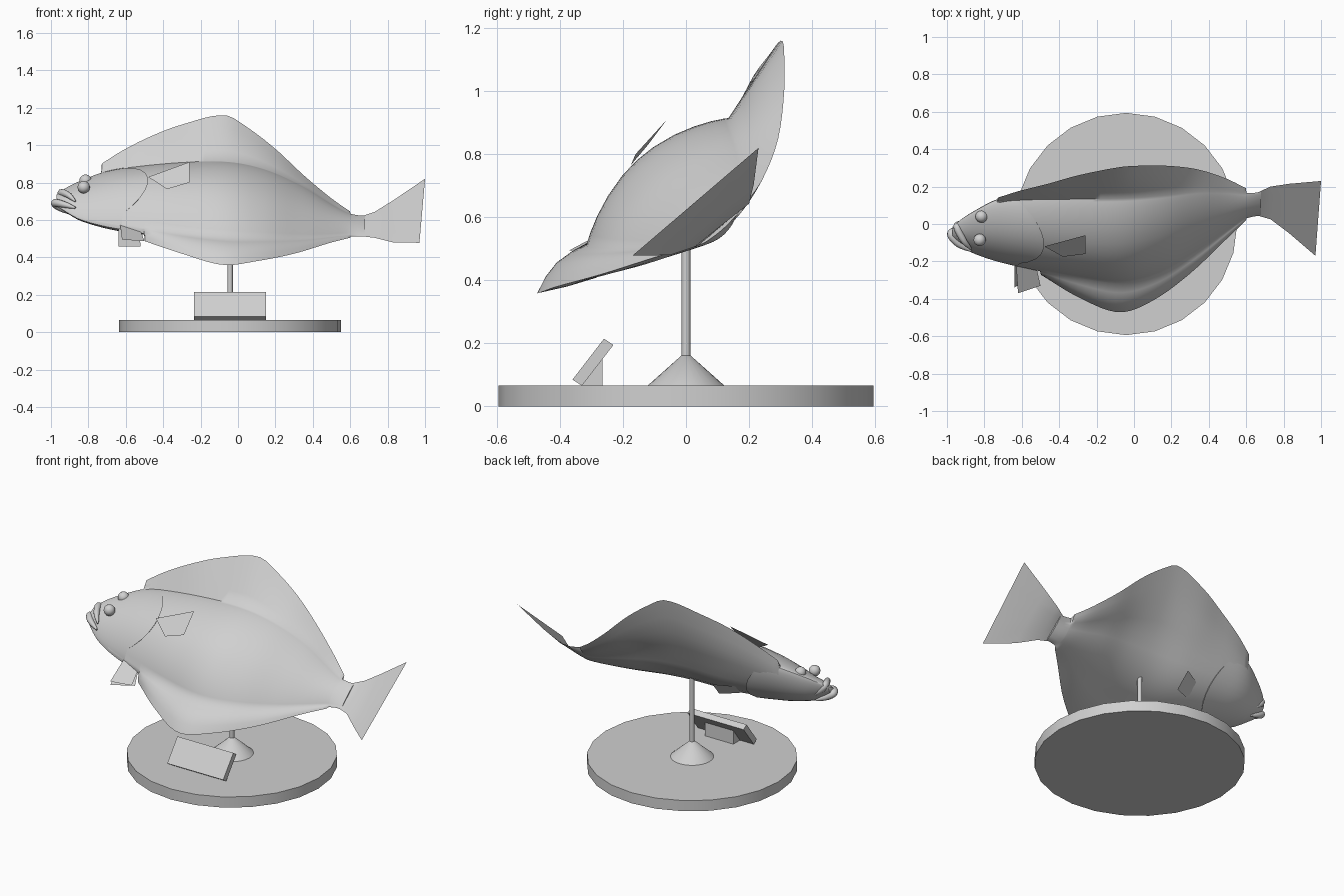
import bpy, bmesh, math
from mathutils import Vector

if "Cube" in bpy.data.objects:
    bpy.data.objects.remove(bpy.data.objects["Cube"])

grey = bpy.data.materials.new("plain_grey")
grey.diffuse_color = (0.63, 0.63, 0.63, 1)
grey.use_nodes = True
grey.node_tree.nodes["Principled BSDF"].inputs["Base Color"].default_value = grey.diffuse_color


def finish(name, bm, smooth=True):
    bmesh.ops.recalc_face_normals(bm, faces=bm.faces)
    me = bpy.data.meshes.new(name)
    bm.to_mesh(me)
    bm.free()
    ob = bpy.data.objects.new(name, me)
    bpy.context.collection.objects.link(ob)
    me.materials.append(grey)
    if smooth:
        bpy.ops.object.select_all(action='DESELECT')
        ob.select_set(True)
        bpy.context.view_layer.objects.active = ob
        bpy.ops.object.shade_smooth_by_angle(angle=math.radians(50))
    return ob


def interp(table, x):
    """Smooth interpolation of table rows keyed by their first value."""
    x = min(max(x, table[0][0]), table[-1][0])
    i = max(k for k in range(len(table) - 1) if table[k][0] <= x)
    p, q = table[i], table[i + 1]
    a, b = table[max(i - 1, 0)], table[min(i + 2, len(table) - 1)]
    h = q[0] - p[0]
    u = (x - p[0]) / h
    out = []
    for k in range(1, len(p)):
        m0 = (q[k] - a[k]) / (q[0] - a[0]) * h
        m1 = (b[k] - p[k]) / (b[0] - p[0]) * h
        out.append((2*u**3 - 3*u*u + 1) * p[k] + (u**3 - 2*u*u + u) * m0
                   + (3*u*u - 2*u**3) * q[k] + (u**3 - u*u) * m1)
    return out


def grid(name, rows, closed=False, caps=False):
    bm = bmesh.new()
    vs = [[bm.verts.new(p) for p in r] for r in rows]
    n = len(rows[0])
    for a, b in zip(vs, vs[1:]):
        for j in range(n if closed else n - 1):
            k = (j + 1) % n
            bm.faces.new((a[j], a[k], b[k], b[j]))
    if caps:
        bm.faces.new(vs[0])
        bm.faces.new(vs[-1])
    return finish(name, bm)


# Body stations: x, lower edge y z, upper edge y z, eyed-side and blind-side bulge
BODY = [(-.97, -.085, .675, -.015, .735, .015, .02), (-.93, -.12, .65, .02, .765, .03, .045),
        (-.85, -.16, .605, .07, .805, .05, .08), (-.73, -.2, .57, .13, .85, .08, .11),
        (-.6, -.23, .545, .15, .875, .1, .13), (-.3, -.29, .49, .16, .905, .118, .16),
        (-.05, -.32, .465, .165, .91, .115, .16), (.15, -.27, .465, .175, .87, .09, .14),
        (.35, -.15, .475, .19, .78, .06, .1), (.5, -.04, .495, .18, .685, .04, .06),
        (.6, .03, .51, .165, .633, .025, .035), (.68, .045, .513, .17, .622, .008, .01)]
# Fin outlines: x, outer edge y z
UPPER = [(-.73, .14, .9), (-.62, .175, .97), (-.46, .215, 1.05), (-.3, .26, 1.11), (-.07, .305, 1.16),
         (.05, .312, 1.095), (.2, .31, .98), (.35, .29, .84), (.5, .24, .715), (.6, .19, .645)]
LOWER = [(-.5, -.27, .487), (-.3, -.39, .42), (-.08, -.472, .36), (.1, -.41, .38),
         (.3, -.265, .42), (.5, -.075, .48), (.6, .02, .505)]


def frame(x):
    yl, zl, yu, zu, a, b = interp(BODY, x)
    lo, d = Vector((x, yl, zl)), Vector((0, yu - yl, zu - zl))
    return lo, d, Vector((0, -d.z, d.y)).normalized(), a, b


def skin(x, t, side, extra=0):
    """Point on the body: t runs lower to upper edge, side +1 eyed, -1 blind."""
    lo, d, n, a, b = frame(x)
    s = math.sin(math.pi * t) ** 0.75 if 0 < t < 1 else 0
    return lo + d * t + n * side * (a if side > 0 else b) * s * (1 + extra)


def tip(table, x, t):
    if table[0][0] <= x <= table[-1][0]:
        return Vector((x, *interp(table, x)))
    return skin(x, t, 1)


def section(x):
    """Whole cross-section, the flesh tapering out into both long fins."""
    lo, up, n = tip(LOWER, x, 0), tip(UPPER, x, 1), frame(x)[2]
    pts = [lo]
    a = skin(x, .05, 1)
    pts += [lo.lerp(a, f) + n * .12 * (a - lo).length * math.sin(math.pi * f) for f in (.25, .5, .75)]
    pts += [skin(x, t, 1) for t in (.05, .1, .18, .28, .4, .5, .6, .72, .82, .9, .95)]
    a = skin(x, .97, 1)
    pts += [a.lerp(up, f) for f in (0, .25, .5, .75, 1)]
    a = skin(x, .8, -1)
    pts += [up.lerp(a, f) - n * .06 * (up - a).length * math.sin(math.pi * f) for f in (.25, .5, .75)]
    pts += [skin(x, t, -1) for t in (.8, .7, .6, .5, .4, .3, .2)]
    a = skin(x, .2, -1)
    pts += [a.lerp(lo, f) - n * .05 * (lo - a).length * math.sin(math.pi * f) for f in (.25, .5, .75)]
    return pts


# Body with long fins; paired stations make the abrupt fin starts and ends
stations = [-.76, -.732, -.728, -.502, -.498, .598, .602, .64, .68]
stations += [-.69 + .04 * i for i in range(5)] + [-.46 + .04 * i for i in range(27)]
grid("body_with_long_fins", [section(x) for x in sorted(stations)], True, True)


# Head with a raised, curved gill cover edge
def head_ring(s, extra, n=16):
    pts = []
    for j in range(2 * n):
        t, side = (j / n, 1) if j < n else (2 - j / n, -1)
        t = 0.5 - 0.5 * math.cos(math.pi * t)
        x = -.97 + s * (.49 - min(.14, .8 * (t - .55) ** 2))
        pts.append(skin(x, t, side, extra))
    return pts


head = [head_ring(i / 16, .1 * i / 16) for i in range(17)]
grid("head", head + [head_ring(.98, -.05)], True, True)

# Tail fin
tail_top = [(.62, .155, .62), (.66, .168, .62), (.73, .2, .643), (.83, .215, .705), (1, .23, .82)]
tail_low = [(.62, .055, .52), (.66, .045, .513), (.73, .025, .505), (.83, -.05, .48), (.97, -.17, .478)]
grid("tail_fin", [[Vector(a).lerp(Vector(b), k / 4) for k in range(5)]
                  for a, b in zip(tail_top, tail_low)])

# Small paired fins
for name, p in {
    "eyed_pectoral_fin": [(-.48, -.12, .83), (-.26, -.06, .91), (-.26, -.16, .8), (-.38, -.175, .765)],
    "blind_pectoral_fin": [(-.48, .03, .62), (-.28, .14, .63), (-.27, .06, .54), (-.37, .01, .55)],
    "eyed_pelvic_fin": [(-.63, -.22, .575), (-.52, -.24, .54), (-.5, -.33, .487), (-.62, -.37, .495)],
    "blind_pelvic_fin": [(-.64, -.2, .575), (-.53, -.22, .54), (-.52, -.27, .457), (-.64, -.34, .457)],
}.items():
    grid(name, [[p[0], p[1]], [p[3], p[2]]])

# Eyes
for name, loc in (("upper_eye", (-.815, .04, .81)), ("lower_eye", (-.825, -.085, .775))):
    bm = bmesh.new()
    bmesh.ops.create_uvsphere(bm, u_segments=16, v_segments=10, radius=.033)
    bmesh.ops.translate(bm, verts=bm.verts, vec=loc)
    finish(name, bm)


# Lips as tapered tubes
def tube(name, pts, r):
    table = [(i, *p) for i, p in enumerate(pts)]
    path = [Vector(interp(table, i / 5)) for i in range(5 * (len(pts) - 1) + 1)]
    rows, last = [], len(path) - 1
    for i, c in enumerate(path):
        d = (path[min(i + 1, last)] - path[max(i - 1, 0)]).normalized()
        u = d.orthogonal() if not rows else (u - d * u.dot(d))
        u.normalize()
        v = d.cross(u)
        w = r * max(.25, math.sin(math.pi * i / last) ** .5 if 0 < i < last else 0)
        rows.append([c + (u * math.cos(a) + v * math.sin(a)) * w
                     for a in [math.tau * k / 10 for k in range(10)]])
    grid(name, rows, True, True)


tube("upper_lip", [(-.87, -.135, .7), (-.91, -.09, .735), (-.945, -.02, .745),
                   (-.93, .0, .715), (-.88, .005, .67)], .02)
tube("lower_lip", [(-.87, -.145, .665), (-.94, -.105, .685), (-.978, -.055, .69),
                   (-.95, -.035, .665), (-.88, -.02, .63)], .022)


# Stand: disc, foot cone and post
def cone(name, r1, r2, z0, z1, n):
    bm = bmesh.new()
    bmesh.ops.create_cone(bm, cap_ends=True, segments=n, radius1=r1, radius2=r2, depth=z1 - z0)
    bmesh.ops.translate(bm, verts=bm.verts, vec=(-.042, 0, (z0 + z1) / 2))
    finish(name, bm)


cone("base_disc", .594, .594, 0, .066, 24)
cone("post_foot", .122, .014, .066, .162, 24)
cone("post", .014, .014, .15, .62, 16)


# Tilted plaque and its wedge support
def prism(name, profile, x0, x1):
    bm = bmesh.new()
    a, b = ([bm.verts.new((x, *p)) for p in profile] for x in (x0, x1))
    n = len(profile)
    for j in range(n):
        bm.faces.new((a[j], a[(j + 1) % n], b[(j + 1) % n], b[j]))
    bm.faces.new(a)
    bm.faces.new(b)
    finish(name, bm, False)


prism("plaque", [(-.36, .085), (-.33, .066), (-.23, .195), (-.26, .215)], -.235, .15)
prism("plaque_support", [(-.335, .06), (-.265, .06), (-.265, .152)], -.14, .055)
